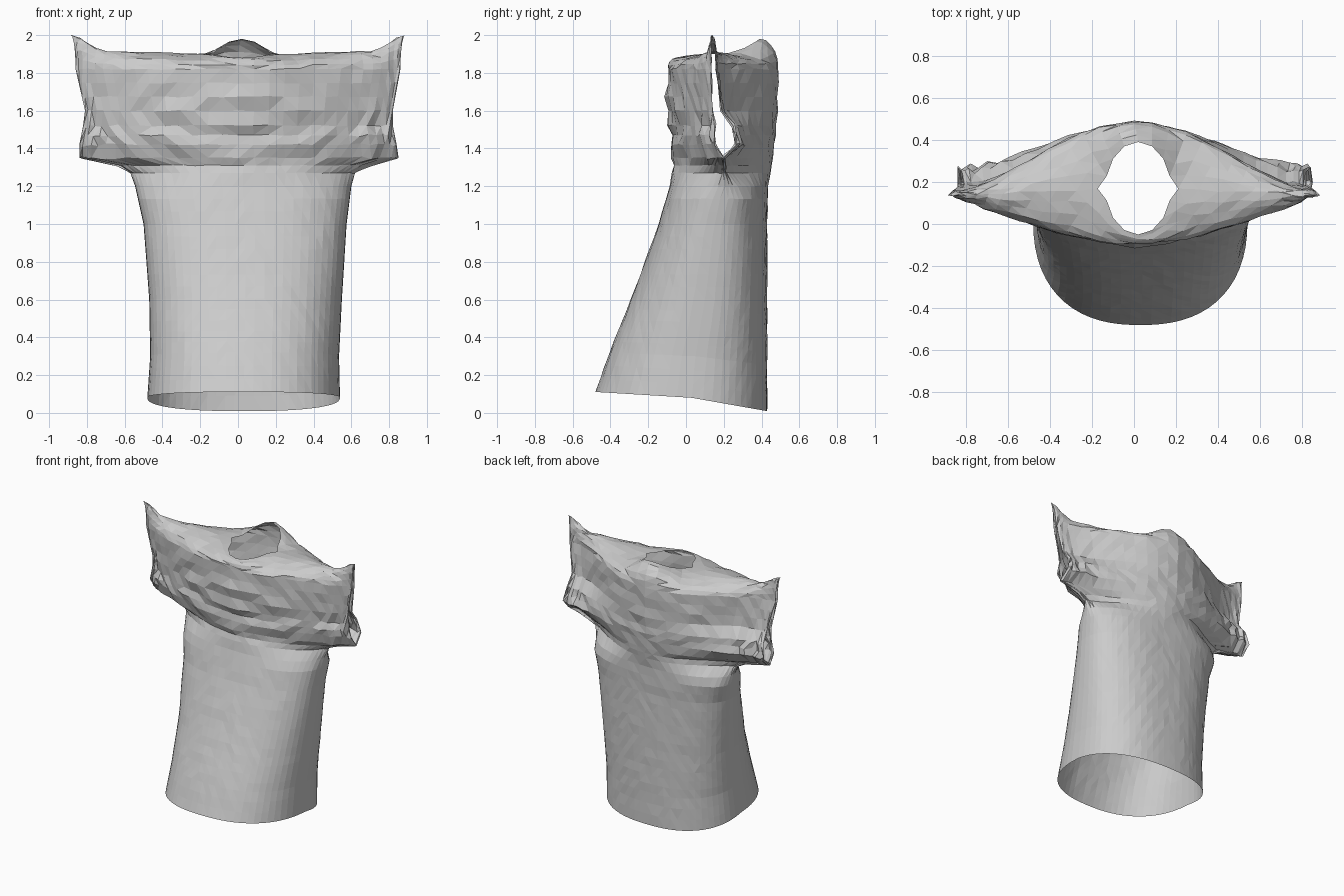
import bpy, bmesh, math, random

cube = bpy.data.objects.get("Cube")
if cube:
    bpy.data.objects.remove(cube)
random.seed(4)

# Levels of the garment: height, right edge x, left edge x,
# side y of the front panel, side y of the back panel, front y, back y
LEVELS = [
    (.08, -.48, .54, .03, .03, -.48, .43),
    (.3, -.465, .535, .05, .05, -.405, .43),
    (.6, -.47, .55, .1, .1, -.29, .43),
    (1, -.5, .575, .15, .15, -.145, .43),
    (1.2, -.545, .6, .2, .2, -.085, .435),
    (1.27, -.57, .62, .2, .2, -.075, .445),
    (1.31, -.64, .7, .2, .2, -.07, .45),
    (1.35, -.84, .85, .2, .2, -.07, .46),
    (1.42, -.84, .84, .15, .27, -.08, .465),
    (1.52, -.82, .82, .15, .25, -.09, .475),
    (1.6, -.81, .82, .14, .19, -.1, .48),
    (1.82, -.86, .86, .135, .16, -.1, .485),
]
COLUMNS = 32
CAP_STEPS = 5
NECK_SHARE = .35


def mix(a, b, k):
    return a + (b - a) * k


def smooth(a, b, v):
    k = min(1, max(0, (v - a) / (b - a)))
    return k * k * (3 - 2 * k)


def dense_levels():
    rows = []
    for low, high in zip(LEVELS, LEVELS[1:]):
        steps = max(1, round((high[0] - low[0]) / .065))
        for i in range(steps):
            rows.append([mix(a, b, i / steps) for a, b in zip(low, high)])
    return rows + [LEVELS[-1]]


def panel_point(row, t, back):
    """Point on a panel; t runs from the right edge to the left edge."""
    z, x_right, x_left, side_f, side_b, y_front, y_back = row
    s = smooth(1.15, 1.36, z)
    a = mix(2.4, 2 if back else 1.6, s)
    b = mix(.42, 2 if back else 1, s)
    f = max(0, 1 - abs(t) ** a) ** b
    x = mix(x_right, x_left, (t + 1) / 2)
    y = mix(side_b, y_back, f) if back else mix(side_f, y_front, f)
    # Sagging folds across the chest and upper back
    mask = smooth(1.22, 1.4, z) * (1 - smooth(1.68, 1.8, z)) * max(0, 1 - t * t * 2)
    y += (.006 if back else .014) * mask * math.sin((z - .5 * x * x) * 40)
    # Slanted hem
    z += (-.08 if back else .035) * f * max(0, 1 - z / .7)
    return x, y, z


def collar_point(t, back):
    """Neckline in the middle, shoulder seam towards both ends."""
    s, sign = abs(t), math.copysign(1, t)
    if s < NECK_SHARE:
        ang = s / NECK_SHARE * math.pi / 2
        rise = .08 if back else -.02
        return (.02 + sign * .155 * math.sin(ang),
                .17 + (.22 if back else -.22) * math.cos(ang),
                1.9 + rise * math.cos(ang) ** 2)
    k = (s - NECK_SHARE) / (1 - NECK_SHARE)
    return (mix(.02 + sign * .155, sign * .885, k), mix(.17, .135, k),
            mix(1.9, 1.92, k) + .08 * smooth(.75, 1, k))


def add_panel(bm, back):
    ts = [math.sin(math.pi * (i / COLUMNS - .5)) for i in range(COLUMNS + 1)]
    grid = [[panel_point(r, t, back) for t in ts] for r in dense_levels()]
    rim = grid[-1]
    # Rounded shoulder from the panel rim to the collar and seam
    for step in range(1, CAP_STEPS + 1):
        q = step / CAP_STEPS * math.pi / 2
        line = []
        for p, t in zip(rim, ts):
            c = collar_point(t, back)
            flat = 1 - math.cos(q)
            line.append((mix(p[0], c[0], flat), mix(p[1], c[1], flat),
                         mix(p[2], c[2], math.sin(q))))
        grid.append(line)
    verts = [[bm.verts.new(p) for p in line] for line in grid]
    for low, high in zip(verts, verts[1:]):
        for i in range(COLUMNS):
            quad = (low[i], low[i + 1], high[i + 1], high[i])
            bm.faces.new(quad[::-1] if back else quad)


# Sew the front and back together at the sides and shoulder seams
bm = bmesh.new()
add_panel(bm, False)
add_panel(bm, True)
bmesh.ops.remove_doubles(bm, verts=bm.verts, dist=.0008)

# Crumpled cloth: strongest around the sleeves, faint on the body
for v in bm.verts:
    if not v.is_boundary:
        sleeve = smooth(.55, .7, abs(v.co.x)) * (1 - smooth(1.5, 1.65, v.co.z))
        amount = .002 + .005 * smooth(1.2, 1.5, v.co.z) + .012 * sleeve
        v.co.y += random.uniform(-amount, amount)
        v.co.z += random.uniform(-amount, amount) * .6
bmesh.ops.triangulate(bm, faces=bm.faces)

mesh = bpy.data.meshes.new("shirt")
bm.to_mesh(mesh)
bm.free()
shirt = bpy.data.objects.new("shirt", mesh)
bpy.context.collection.objects.link(shirt)

# Plain grey cloth
cloth = bpy.data.materials.new("grey_cloth")
cloth.use_nodes = True
cloth.diffuse_color = (.6, .6, .6, 1)
cloth.node_tree.nodes["Principled BSDF"].inputs["Base Color"].default_value = (.6, .6, .6, 1)
mesh.materials.append(cloth)
